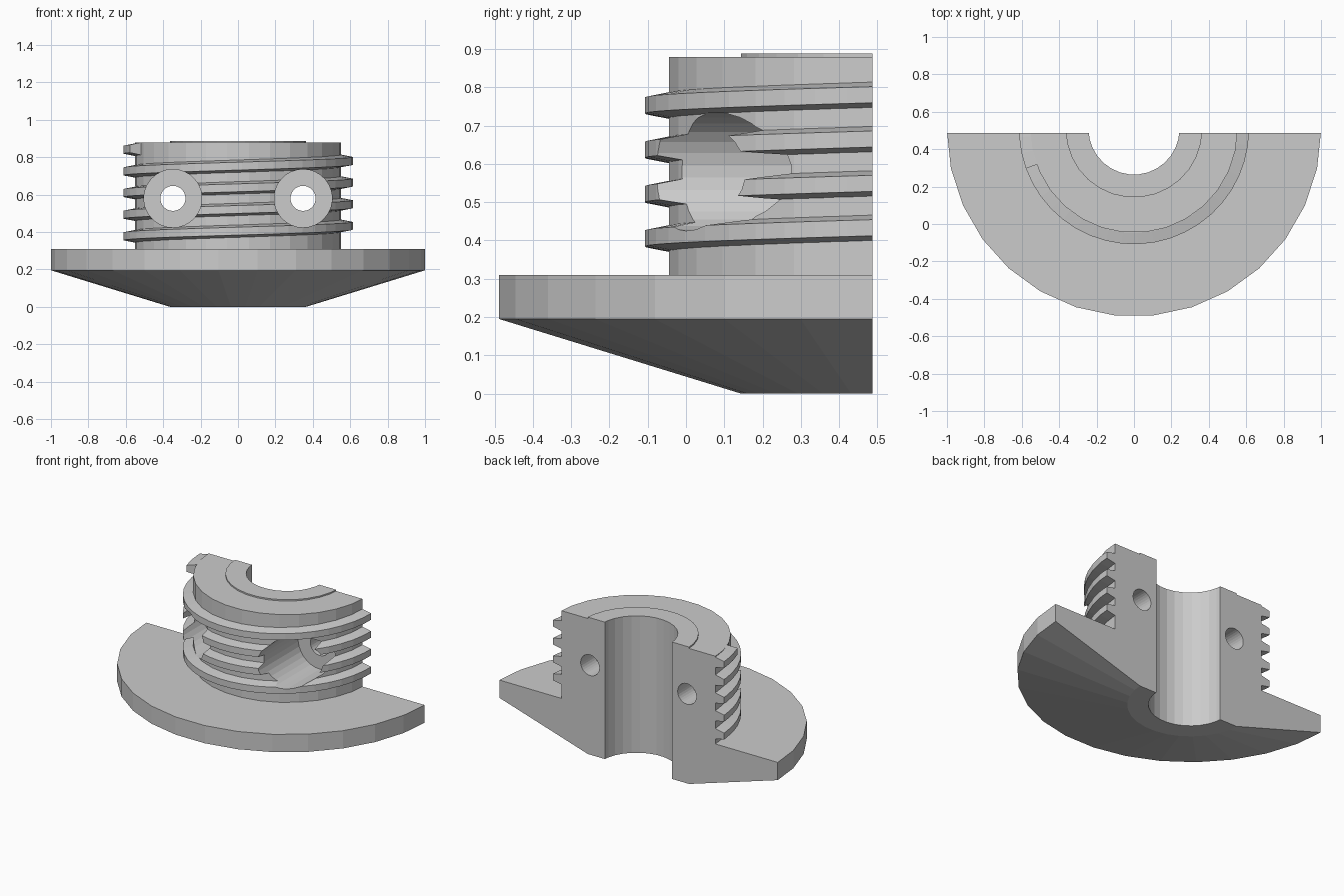
import bpy, bmesh
from math import cos, sin, radians, pi
from mathutils import Matrix, Vector

if "Cube" in bpy.data.objects:
    bpy.data.objects.remove(bpy.data.objects["Cube"])

AXIS_Y = 0.507      # axis of revolution
CUT_Y = 0.487       # section plane at the back
SIDES = 30

grey = bpy.data.materials.new("light_grey")
grey.use_nodes = True
grey.diffuse_color = (0.6, 0.6, 0.6, 1)
grey.node_tree.nodes["Principled BSDF"].inputs["Base Color"].default_value = (0.6, 0.6, 0.6, 1)


def finish(bm, name):
    bmesh.ops.recalc_face_normals(bm, faces=bm.faces[:])
    mesh = bpy.data.meshes.new(name)
    bm.to_mesh(mesh)
    bm.free()
    mesh.materials.append(grey)
    obj = bpy.data.objects.new(name, mesh)
    bpy.context.collection.objects.link(obj)
    return obj


def polar(bm, r, angle, z):
    return bm.verts.new((r * cos(angle), AXIS_Y + r * sin(angle), z))


def bridge(bm, a, b):
    n = len(a)
    for i in range(n):
        j = (i + 1) % n
        bm.faces.new((a[i], a[j], b[j], b[i]))


def lathe(name, profile):
    bm = bmesh.new()
    rings = [[polar(bm, r, 2 * pi * k / SIDES, z) for r, z in profile] for k in range(SIDES)]
    for k in range(SIDES):
        bridge(bm, rings[k], rings[(k + 1) % SIDES])
    return finish(bm, name)


def helix(name, profile, start, end, step, pitch, z0):
    bm = bmesh.new()
    rings = []
    for deg in range(start, end + 1, step):
        rise = z0 + pitch * (deg + 90) / 360
        rings.append([polar(bm, r, radians(deg), rise + z) for r, z in profile])
    for a, b in zip(rings, rings[1:]):
        bridge(bm, a, b)
    bm.faces.new(rings[0])
    bm.faces.new(rings[-1])
    return finish(bm, name)


def drill(name, x, radius, y0, y1):
    bm = bmesh.new()
    bmesh.ops.create_cone(bm, cap_ends=True, segments=SIDES, radius1=radius, radius2=radius,
                          depth=y1 - y0,
                          matrix=Matrix.Translation((x, (y0 + y1) / 2, 0.58))
                          @ Matrix.Rotation(pi / 2, 4, 'X'))
    return finish(bm, name)


def combine(target, tool, operation):
    tool.hide_render = True
    mod = target.modifiers.new(tool.name, 'BOOLEAN')
    mod.operation = operation
    mod.solver = 'EXACT'
    mod.object = tool
    bpy.context.view_layer.objects.active = target
    bpy.ops.object.modifier_apply(modifier=mod.name)
    bpy.data.objects.remove(tool)


# Flanged hub with conical underside, bore and raised collar
hub = lathe("threaded_flange_half", [
    (0.243, 0), (0.365, 0), (1.001, 0.195), (1.001, 0.31), (0.554, 0.31),
    (0.554, 0.879), (0.365, 0.879), (0.365, 0.888), (0.243, 0.888)])

# Helical thread around the hub
thread = helix("thread", [(0.535, -0.035), (0.554, -0.033), (0.615, -0.021),
                          (0.615, 0.021), (0.554, 0.033), (0.535, 0.033)],
               -200, 1280, 8, 0.1158, 0.405)
combine(hub, thread, 'UNION')

# Counterbored bolt holes on both sides
for side in (-1, 1):
    combine(hub, drill("counterbore", side * 0.348, 0.155, -0.3, 0.34), 'DIFFERENCE')
    combine(hub, drill("bolt_hole", side * 0.348, 0.067, 0.2, 0.8), 'DIFFERENCE')

# Section the part in half
bm = bmesh.new()
bmesh.ops.create_cube(bm, size=3, matrix=Matrix.Translation((0, CUT_Y + 1.5, 0.5)))
combine(hub, finish(bm, "section_block"), 'DIFFERENCE')
